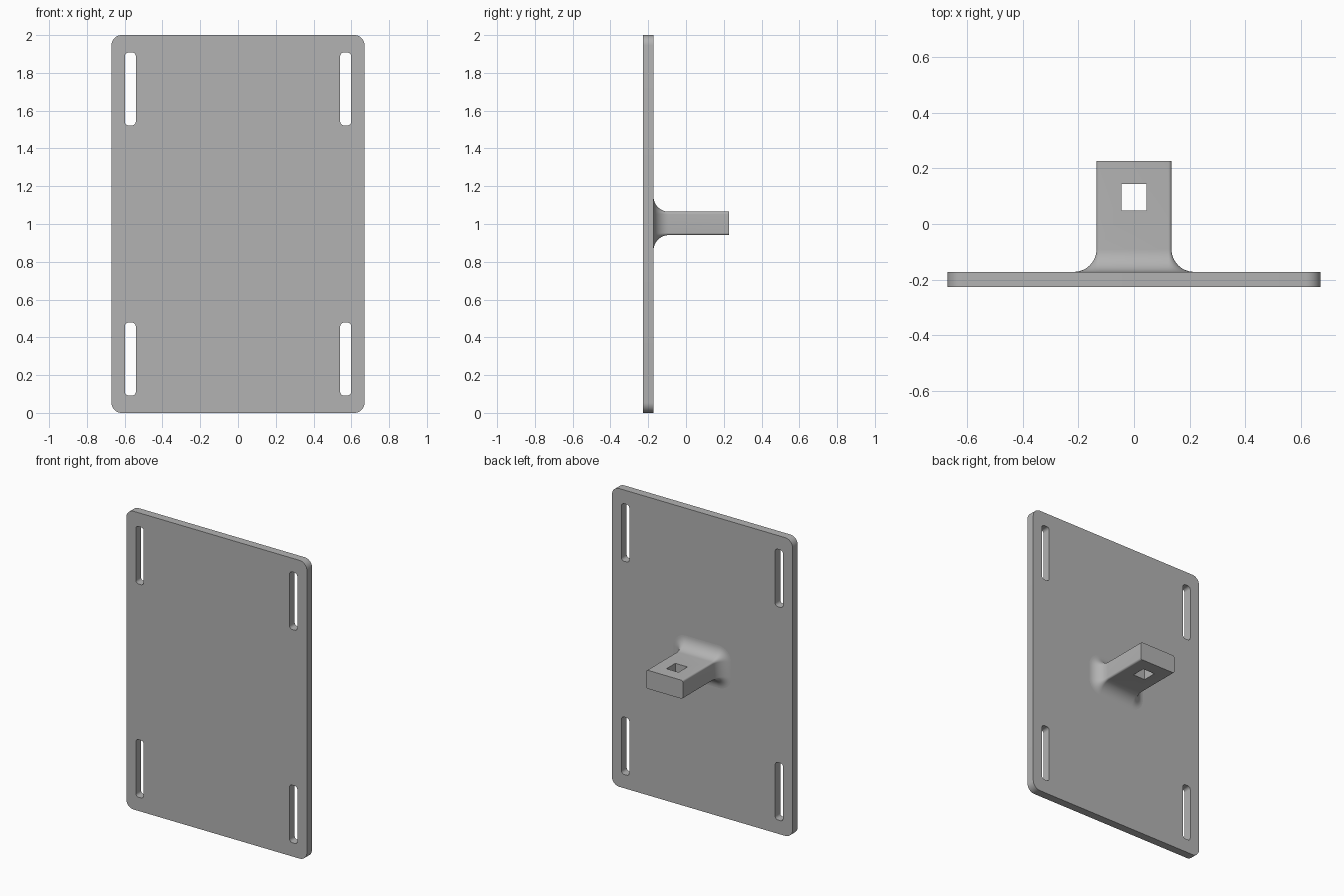
import bpy, bmesh, math

cube = bpy.data.objects.get("Cube")
if cube:
    bpy.data.objects.remove(cube, do_unlink=True)

grey = bpy.data.materials.new("light grey")
grey.use_nodes = True
grey.diffuse_color = (0.45, 0.45, 0.45, 1)
grey.node_tree.nodes["Principled BSDF"].inputs["Base Color"].default_value = grey.diffuse_color

FRONT, BACK, TIP = -0.227, -0.172, 0.227   # plate faces and end of the arm
MID = 1.0


def section(cx, cz, hw, hh, r, y, steps=8):
    """Rounded rectangle in the xz plane."""
    pts = []
    for q, (sx, sz) in enumerate([(1, 1), (-1, 1), (-1, -1), (1, -1)]):
        for i in range(steps + 1):
            a = math.pi / 2 * (q + i / steps)
            pts.append((cx + sx * (hw - r) + r * math.cos(a), y,
                        cz + sz * (hh - r) + r * math.sin(a)))
    return pts


def loft(name, sections):
    """Closed solid skinned through matching sections."""
    bm = bmesh.new()
    rings = [[bm.verts.new(p) for p in s] for s in sections]
    for a, b in zip(rings, rings[1:]):
        for i in range(len(a)):
            j = (i + 1) % len(a)
            bm.faces.new((a[i], a[j], b[j], b[i]))
    bm.faces.new(rings[0])
    bm.faces.new(rings[-1])
    bmesh.ops.recalc_face_normals(bm, faces=bm.faces)
    mesh = bpy.data.meshes.new(name)
    bm.to_mesh(mesh)
    bm.free()
    mesh.materials.append(grey)
    obj = bpy.data.objects.new(name, mesh)
    bpy.context.collection.objects.link(obj)
    return obj


def activate(obj):
    bpy.ops.object.select_all(action="DESELECT")
    obj.select_set(True)
    bpy.context.view_layer.objects.active = obj


def cut(obj, cutter):
    cutter.hide_render = True
    mod = obj.modifiers.new("cut", "BOOLEAN")
    mod.operation, mod.solver, mod.object = "DIFFERENCE", "EXACT", cutter
    activate(obj)
    bpy.ops.object.modifier_apply(modifier=mod.name)
    bpy.data.objects.remove(cutter, do_unlink=True)


# Back plate with four strap slots
plate = loft("mounting_plate", [section(0, MID, 0.67, 1.0, 0.054, y) for y in (FRONT, BACK)])
for sx in (-1, 1):
    for sz in (-1, 1):
        cut(plate, loft("slot_cutter", [section(sx * 0.57, MID + sz * 0.715, 0.029, 0.193, 0.02, y)
                                        for y in (FRONT - 0.1, BACK + 0.1)]))

# Arm that flares into the plate with a round fillet
R, HW, HH, EDGE = 0.081, 0.135, 0.062, 0.012
profile = [(BACK - 0.02, R)]
for i in range(13):
    t = math.pi / 2 * (1 - i / 12)
    profile.append((BACK + R * (1 - math.sin(t)), R * (1 - math.cos(t))))
profile.append((TIP, 0))
arm = loft("arm", [section(0, MID + 0.003, HW + o, HH + o, EDGE + o, y) for y, o in profile])

# Square hole through the arm
bpy.ops.mesh.primitive_cube_add(size=1, location=(0, 0.096, MID))
hole = bpy.context.object
hole.name = "hole_cutter"
hole.scale = (0.09, 0.094, 0.4)
bpy.context.view_layer.update()
cut(arm, hole)

for part in (plate, arm):
    activate(part)
    bpy.ops.object.shade_smooth_by_angle(angle=math.radians(30))
